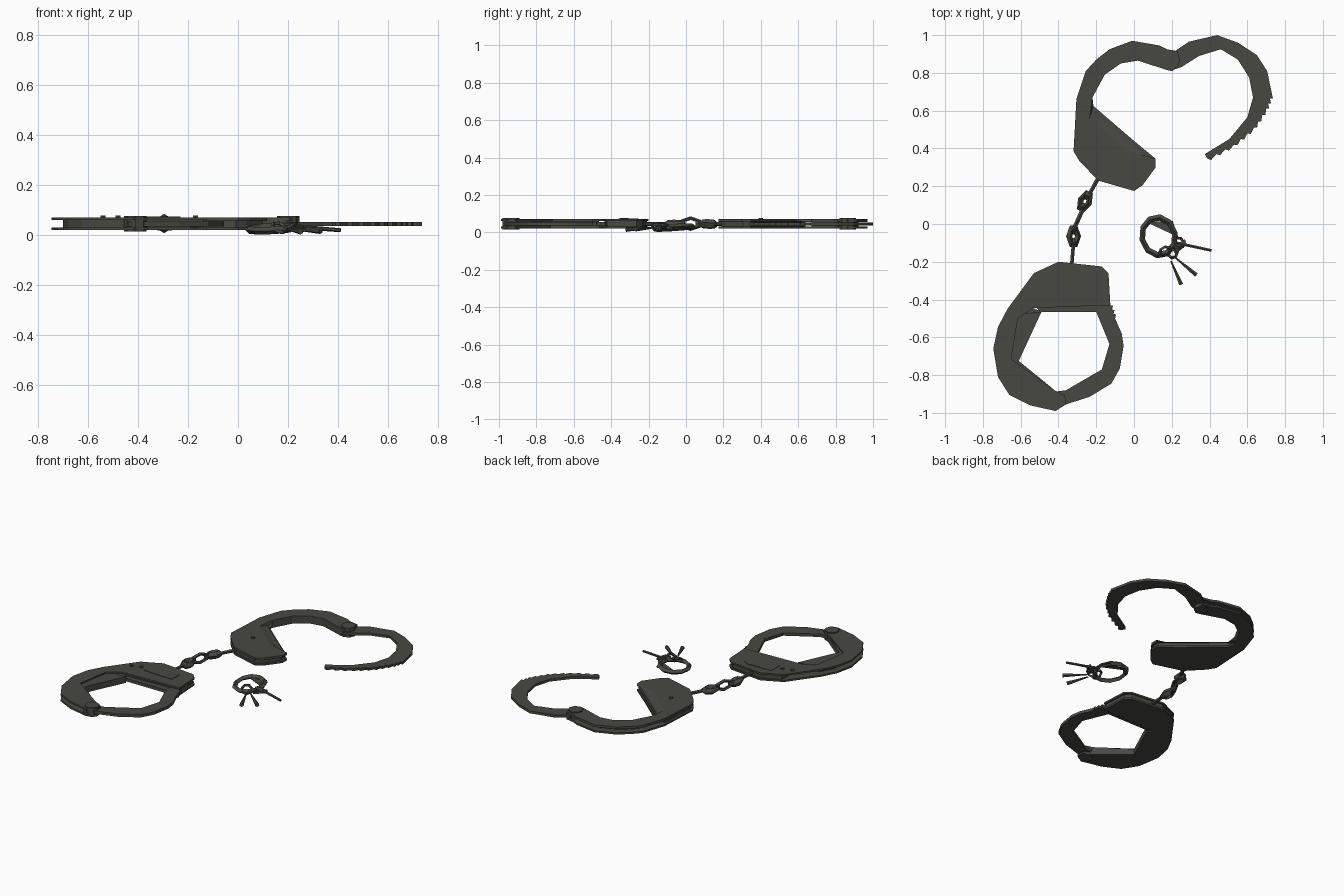
import bpy, bmesh, math
from mathutils import Vector

if "Cube" in bpy.data.objects:
    bpy.data.objects.remove(bpy.data.objects["Cube"])

steel = bpy.data.materials.new("dark_steel")
steel.diffuse_color = (0.066, 0.066, 0.054, 1)
steel.use_nodes = True
steel.node_tree.nodes["Principled BSDF"].inputs["Base Color"].default_value = steel.diffuse_color


def finish(name, bm):
    bmesh.ops.recalc_face_normals(bm, faces=bm.faces)
    me = bpy.data.meshes.new(name)
    bm.to_mesh(me)
    bm.free()
    me.materials.append(steel)
    ob = bpy.data.objects.new(name, me)
    bpy.context.collection.objects.link(ob)
    return ob


def prism(name, outline, z0, z1, top=None):
    """Flat plate; an optional top outline gives sloped walls."""
    top = top or outline
    bm = bmesh.new()
    lo = [bm.verts.new((x, y, z0)) for x, y in outline]
    hi = [bm.verts.new((x, y, z1)) for x, y in top]
    bm.faces.new(lo[::-1])
    bm.faces.new(hi)
    n = len(lo)
    for i in range(n):
        j = (i + 1) % n
        bm.faces.new((lo[i], lo[j], hi[j], hi[i]))
    bm.normal_update()
    bmesh.ops.triangulate(bm, faces=[f for f in bm.faces if len(f.verts) > 4])
    return finish(name, bm)


def rod(name, a, b, r0, r1, sides=6):
    a, b = Vector(a), Vector(b)
    bm = bmesh.new()
    bmesh.ops.create_cone(bm, cap_ends=True, segments=sides, radius1=r0, radius2=r1, depth=(b - a).length)
    rot = (b - a).to_track_quat('Z', 'Y').to_matrix().to_4x4()
    rot.translation = (a + b) / 2
    bm.transform(rot)
    return finish(name, bm)


def ring(name, loc, major, minor, rot=(0, 0, 0), scale=(1, 1, 1), seg=8, sides=5):
    bpy.ops.mesh.primitive_torus_add(location=loc, rotation=rot, major_radius=major, minor_radius=minor,
                                     major_segments=seg, minor_segments=sides)
    ob = bpy.context.object
    ob.name = name
    ob.scale = scale
    ob.data.materials.append(steel)
    return ob


def toward(points, centre, t):
    return [(x + (centre[0] - x) * t, y + (centre[1] - y) * t) for x, y in points]


def teeth(path, per, h):
    """Saw-tooth points along an outer edge."""
    out = []
    for (ax, ay), (bx, by) in zip(path, path[1:]):
        dx, dy = bx - ax, by - ay
        L = math.hypot(dx, dy)
        for k in range(per):
            t, u = k / per, (k + 0.75) / per
            out.append((ax + dx * t, ay + dy * t))
            out.append((ax + dx * u - dy / L * h, ay + dy * u + dx / L * h))
    return out + [path[-1]]


def cuff(tag, body, inner, hinge, outer, centre, inner_low, hinge_at, body_top=None):
    """Two cheek plates with a recessed core between them, plus hinge rivet."""
    upper = (body_top or body) + inner + hinge + outer
    lower = body + inner_low + hinge + outer
    prism(tag + "_lower_cheek", lower, 0.021, 0.032)
    if body_top:
        prism(tag + "_upper_cheek", body + inner + hinge + outer, 0.056, 0.071, upper)
    else:
        prism(tag + "_upper_cheek", upper, 0.06, 0.071)
    mid = (sum(p[0] for p in body) / len(body), sum(p[1] for p in body) / len(body))
    prism(tag + "_lock_core", toward(body, mid, 0.07), 0.03, 0.062)
    prism(tag + "_frame_core", inner_low + toward(hinge[1:2] + outer, centre, 0.13), 0.03, 0.062)
    x, y = hinge_at
    rod(tag + "_hinge_rivet", (x, y, 0.016), (x, y, 0.077), 0.045, 0.045, 8)


# closed cuff
cuff("closed_cuff",
     [(-0.53, -0.26), (-0.40, -0.20), (-0.17, -0.225), (-0.135, -0.26), (-0.125, -0.43), (-0.27, -0.435),
      (-0.535, -0.445)],
     [(-0.615, -0.50), (-0.65, -0.715), (-0.42, -0.88)],
     [(-0.365, -0.91), (-0.36, -0.955), (-0.415, -0.99)],
     [(-0.55, -0.96), (-0.66, -0.905), (-0.72, -0.81), (-0.745, -0.66), (-0.72, -0.545), (-0.67, -0.45)],
     (-0.4, -0.67),
     [(-0.49, -0.465), (-0.61, -0.725), (-0.42, -0.88)], (-0.41, -0.935))
prism("closed_lock_lip", [(-0.15, -0.42), (-0.19, -0.465), (-0.5, -0.465), (-0.53, -0.42)], 0.03, 0.05)
prism("closed_lock_panel", [(-0.44, -0.26), (-0.27, -0.255), (-0.23, -0.28), (-0.23, -0.36), (-0.44, -0.35)],
      0.070, 0.074)
for i, (x, y) in enumerate([(-0.54, -0.34), (-0.48, -0.32)]):
    rod(f"closed_lock_pin_{i}", (x, y, 0.065), (x, y, 0.078), 0.012, 0.012)
prism("closed_swing_arm",
      [(-0.44, -0.98), (-0.36, -0.955), (-0.235, -0.915), (-0.12, -0.845), (-0.075, -0.765), (-0.055, -0.645),
       (-0.065, -0.58)] + teeth([(-0.10, -0.50), (-0.125, -0.43)], 3, -0.012) +
      [(-0.19, -0.40), (-0.20, -0.465), (-0.13, -0.635), (-0.17, -0.77), (-0.36, -0.88), (-0.44, -0.89)],
      0.036, 0.055)

# open cuff
open_body = [(-0.305, 0.66), (-0.32, 0.385), (-0.29, 0.335), (-0.19, 0.23), (0.0, 0.175), (0.045, 0.205),
             (0.115, 0.30), (0.115, 0.345), (0.0, 0.44), (-0.215, 0.625)]
open_top = open_body[:-2] + [(-0.04, 0.39), (-0.235, 0.56)]
open_inner = [(-0.22, 0.67), (-0.155, 0.79), (-0.07, 0.85), (0.02, 0.865), (0.175, 0.815)]
cuff("open_cuff", open_body, open_inner,
     [(0.205, 0.81), (0.245, 0.86), (0.23, 0.915)],
     [(0.175, 0.925), (0.135, 0.945), (-0.01, 0.97), (-0.13, 0.925), (-0.2, 0.87), (-0.255, 0.81)],
     (0.03, 0.6), open_inner, (0.2, 0.865), open_top)
rod("open_lock_pin", (-0.17, 0.4, 0.065), (-0.17, 0.4, 0.078), 0.012, 0.012)
prism("open_swing_arm",
      [(0.18, 0.89), (0.29, 0.965), (0.44, 1.0), (0.55, 0.96), (0.65, 0.895), (0.705, 0.81)] +
      teeth([(0.73, 0.69), (0.70, 0.61), (0.635, 0.51), (0.53, 0.42), (0.39, 0.345)], 3, 0.014) +
      [(0.375, 0.37), (0.505, 0.45), (0.60, 0.565), (0.63, 0.67), (0.61, 0.775), (0.55, 0.87), (0.46, 0.925),
       (0.345, 0.89), (0.25, 0.83), (0.19, 0.81)], 0.037, 0.053)

# chain with swivels at both locks
rod("closed_swivel", (-0.33, -0.22, 0.045), (-0.32, -0.10, 0.045), 0.011, 0.011)
rod("open_swivel", (-0.18, 0.26, 0.045), (-0.235, 0.16, 0.045), 0.013, 0.011)
ring("chain_link_1", (-0.32, -0.065, 0.042), 0.032, 0.022, scale=(0.75, 1.2, 1), rot=(0, 0.2, 0), seg=6, sides=4)
ring("chain_link_2", (-0.295, 0.025, 0.047), 0.034, 0.012, rot=(0, math.pi / 2, -0.42),
     scale=(0.85, 1.55, 1), seg=6, sides=5)
ring("chain_link_3", (-0.26, 0.12, 0.045), 0.032, 0.022, rot=(0, -0.2, -0.45), scale=(0.75, 1.2, 1), seg=6, sides=4)

# key ring, key bows and keys
ring("key_ring", (0.13, -0.065, 0.026), 0.088, 0.015, rot=(0.06, -0.06, 0.2), scale=(1, 1.15, 1), seg=10, sides=4)
prism("key_ring_tag", [(0.065, 0.01), (0.205, 0.015), (0.235, -0.07)], 0.026, 0.031)
for i, (x, y, tilt) in enumerate([(0.165, -0.145, 0.6), (0.205, -0.15, -0.5), (0.235, -0.10, 0.4)]):
    ring(f"key_bow_{i}", (x, y, 0.03), 0.03, 0.009, rot=(tilt, tilt * 0.6, i), seg=7, sides=4)
rod("key_shaft_0", (0.225, -0.10, 0.035), (0.41, -0.14, 0.02), 0.009, 0.008)
rod("key_shaft_1", (0.215, -0.175, 0.025), (0.33, -0.27, 0.018), 0.004, 0.013)
rod("key_shaft_2", (0.195, -0.195, 0.025), (0.25, -0.32, 0.016), 0.004, 0.013)
prism("key_bit", [(0.20, -0.13), (0.27, -0.08), (0.28, -0.11), (0.22, -0.16)], 0.02, 0.034)
